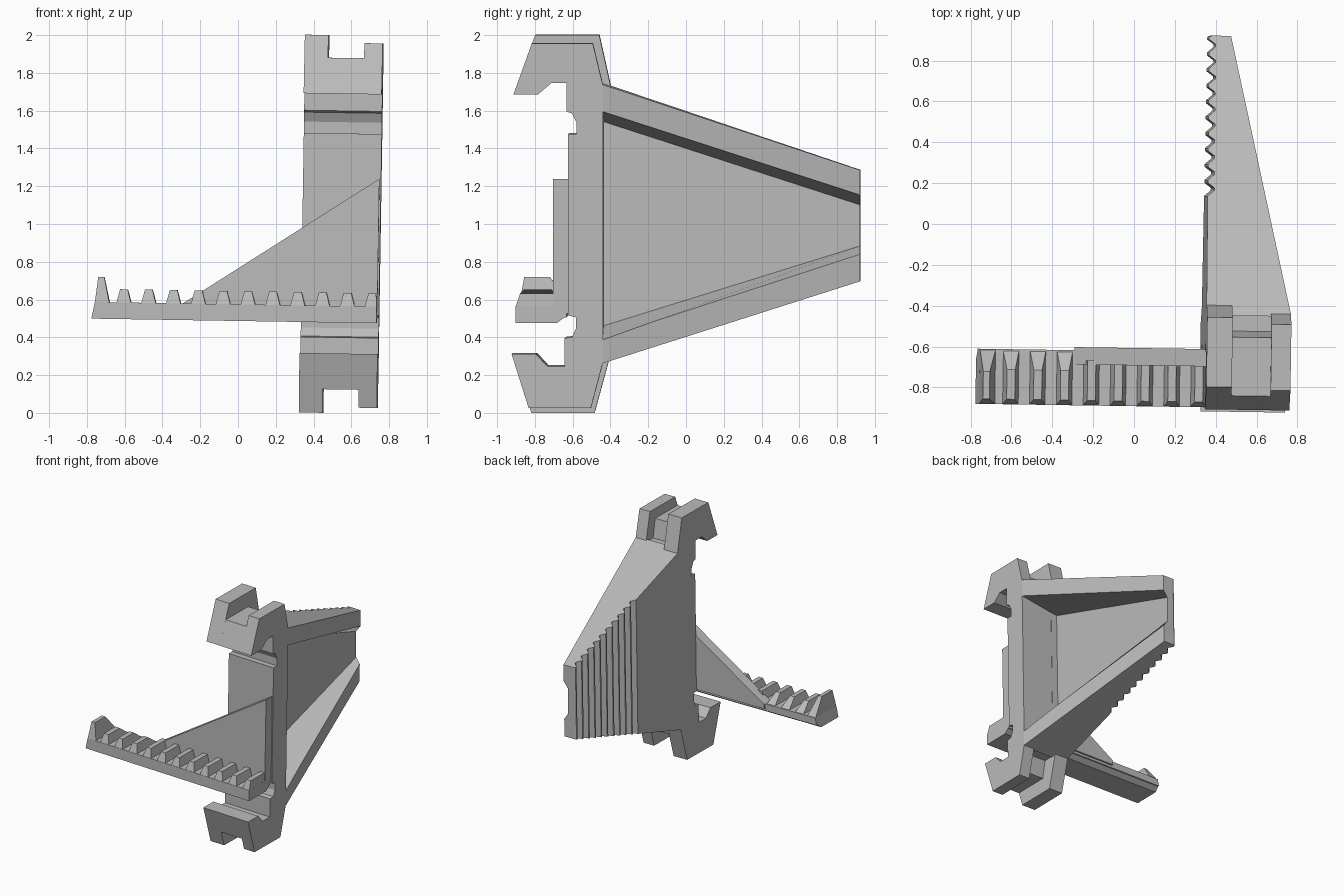
import bpy, bmesh
from mathutils import Matrix

if "Cube" in bpy.data.objects:
    bpy.data.objects.remove(bpy.data.objects["Cube"])

grey = bpy.data.materials.new("plain grey")
grey.use_nodes = True
grey.diffuse_color = (0.5, 0.5, 0.5, 1)
grey.node_tree.nodes["Principled BSDF"].inputs["Base Color"].default_value = (0.5, 0.5, 0.5, 1)


def loft(name, ring_a, ring_b):
    """Solid between two matching rings of 3D points."""
    bm = bmesh.new()
    a = [bm.verts.new(p) for p in ring_a]
    b = [bm.verts.new(p) for p in ring_b]
    bm.faces.new(a)
    bm.faces.new(b)
    for i in range(len(a)):
        j = (i + 1) % len(a)
        bm.faces.new((a[i], a[j], b[j], b[i]))
    bmesh.ops.recalc_face_normals(bm, faces=bm.faces)
    mesh = bpy.data.meshes.new(name)
    bm.to_mesh(mesh)
    bm.free()
    mesh.materials.append(grey)
    obj = bpy.data.objects.new(name, mesh)
    bpy.context.collection.objects.link(obj)
    return obj


def along_x(name, profile, x0, x1):
    return loft(name, [(x0, y, z) for y, z in profile], [(x1, y, z) for y, z in profile])


def along_y(name, profile, y0, y1):
    return loft(name, [(x, y0, z) for x, z in profile], [(x, y1, z) for x, z in profile])


def along_z(name, profile, z0, z1):
    return loft(name, [(x, y, z0) for x, y in profile], [(x, y, z1) for x, y in profile])


def combine(obj, tool, operation):
    mod = obj.modifiers.new("cut", 'BOOLEAN')
    mod.operation, mod.object, mod.solver = operation, tool, 'EXACT'
    bpy.context.view_layer.objects.active = obj
    bpy.ops.object.modifier_apply(modifier=mod.name)
    bpy.data.objects.remove(tool)


LEFT, RIGHT = 0.35, 0.763
SLOT0, SLOT1 = 0.475, 0.666

# Spine with a hook at each end: the front edge is shared by both side profiles
front = [(-0.92, 0.315), (-0.79, 0.315), (-0.73, 0.25), (-0.64, 0.25), (-0.64, 0.4),
         (-0.6, 0.405), (-0.58, 0.45), (-0.58, 0.51), (-0.62, 0.52), (-0.62, 1.48),
         (-0.575, 1.48), (-0.575, 1.54), (-0.6, 1.59), (-0.63, 1.6), (-0.63, 1.75),
         (-0.71, 1.75), (-0.78, 1.69), (-0.91, 1.69)]
full = front + [(-0.80, 2.0), (-0.46, 2.0), (-0.40, 1.73), (-0.435, 1.6),
                (-0.435, 0.4), (-0.41, 0.275), (-0.485, 0.0), (-0.82, 0.0)]
inset = front + [(-0.813, 1.96), (-0.49, 1.96), (-0.437, 1.74),
                 (-0.437, 0.27), (-0.5, 0.03), (-0.83, 0.03)]
spine = along_x("spine", full, LEFT, SLOT0)
combine(spine, along_x("inset_side", inset, SLOT0 - 0.03, RIGHT), 'UNION')

# Slots through both hooks, stepping deeper at the back
top_slot = [(-1, 1.88), (-0.555, 1.88), (-0.525, 1.73), (-0.3, 1.73), (-0.3, 2.2), (-1, 2.2)]
bottom_slot = [(-1, 0.125), (-0.565, 0.125), (-0.535, 0.27), (-0.3, 0.27), (-0.3, -0.2), (-1, -0.2)]
for profile in (top_slot, bottom_slot):
    combine(spine, along_x("slot", profile, SLOT0, SLOT1), 'DIFFERENCE')

# Tapered grip plate with vertical grooves on its outer face
outline = [(LEFT, -0.45)]
pitch = 0.078
for i in range(10):
    y = 0.135 + i * pitch
    outline += [(LEFT, y), (0.382, y + 0.028), (0.382, y + 0.04), (LEFT, y + 0.064)]
outline += [(LEFT, 0.915), (0.365, 0.92), (0.457, 0.92), (RIGHT, -0.437), (RIGHT, -0.45)]
plate = along_z("grip_plate", outline, -0.2, 2.2)
taper = [(-0.6, 1.797), (0.95, 1.275), (0.95, 0.705), (-0.6, 0.215)]
combine(plate, along_x("taper", taper, 0, 1), 'INTERSECT')

# Recess leaving a thin panel between two drafted flanges
floor = [(0.42, y, z) for y, z in [(-0.437, 1.54), (0.95, 1.09), (0.95, 0.892), (-0.437, 0.46)]]
mouth = [(0.77, -0.437, 1.6), (0.46, 0.95, 1.145), (0.46, 0.95, 0.835), (0.77, -0.437, 0.39)]
combine(plate, loft("recess", floor, mouth), 'DIFFERENCE')

# Toothed arm with its triangular web
bar = [(-0.9, 0.479), (-0.68, 0.479), (-0.64, 0.51), (-0.63, 0.51), (-0.63, 0.567), (-0.9, 0.567)]
arm = loft("toothed_arm", [(-0.755 + 0.2 * (z - 0.479), y, z) for y, z in bar],
           [(0.755, y, z) for y, z in bar])
web = along_y("web", [(-0.275, 0.567), (-0.275, 0.53), (0.755, 0.53), (0.755, 1.243)], -0.7, -0.615)


def tooth(name, base_x, top_x, height, back_base, back_top):
    rings = []
    for (x0, x1), z, y0, y1 in ((base_x, 0.56, -0.9, back_base),
                                (top_x, height, -0.875, back_top)):
        rings.append([(x0, y0, z), (x1, y0, z), (x1, y1, z), (x0, y1, z)])
    return loft(name, *rings)


teeth = [tooth("end_tooth", (-0.738, -0.66), (-0.722, -0.69), 0.7, -0.63, -0.74)]
for i in range(11):
    x = -0.585 + 0.1315 * i
    end = min(x + 0.04, 0.755)
    back = (-0.63, -0.73) if i < 3 else (-0.68, -0.68)
    teeth.append(tooth(f"tooth_{i + 1}", (x - 0.04, end), (x - 0.02, min(x + 0.02, end)), 0.637, *back))

# Slight lean of the whole bracket
lean = Matrix(((1, 0.015, 0.016, -0.016),
               (-0.015, 1, 0, 0.008),
               (-0.016, 0, 1, 0.008),
               (0, 0, 0, 1)))
for obj in [spine, plate, arm, web] + teeth:
    obj.data.transform(lean)
